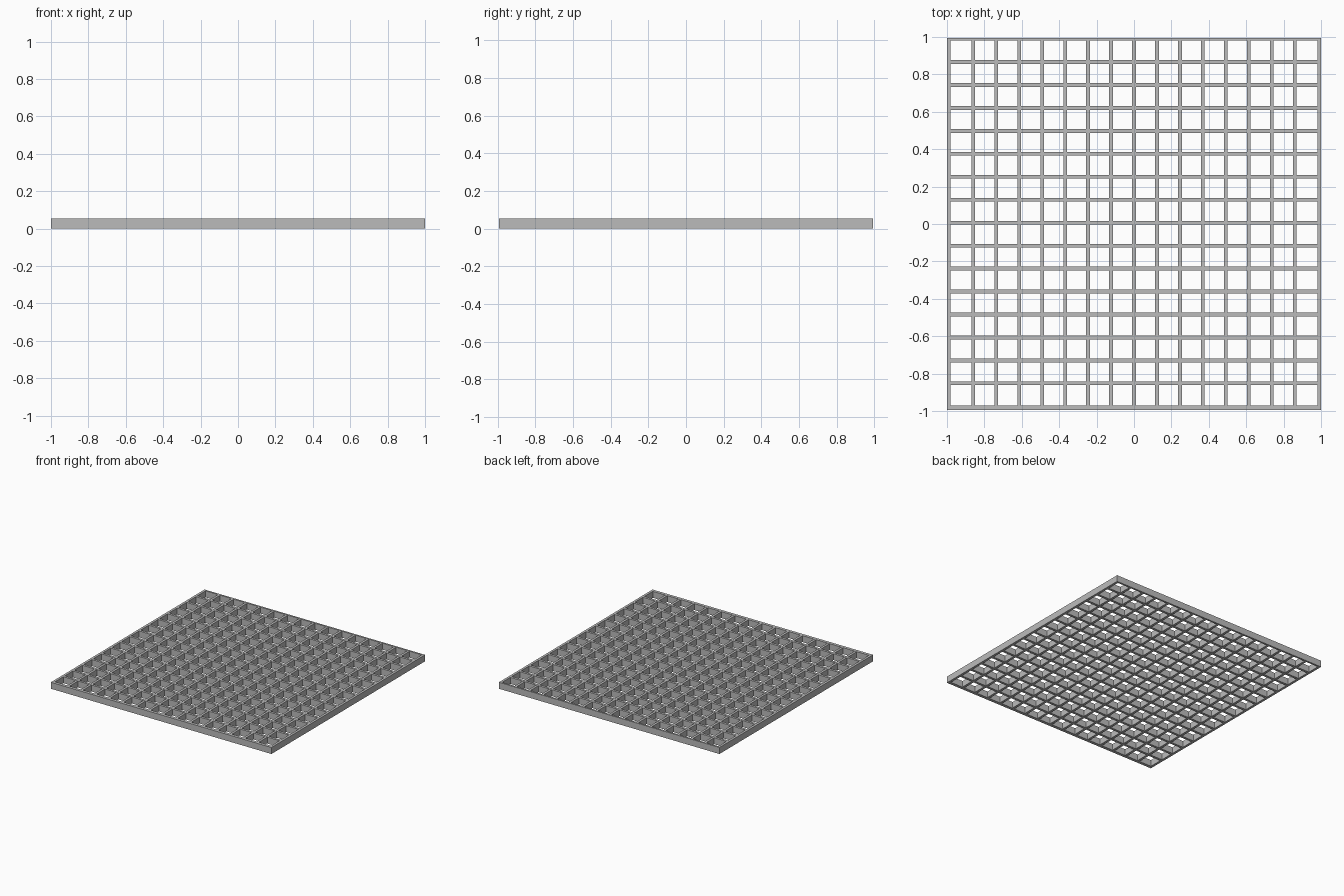
import bpy

cube = bpy.data.objects.get("Cube")
if cube:
    bpy.data.objects.remove(cube, do_unlink=True)

HALF_X, HALF_Y, HEIGHT = 1.0, 0.995, 0.053
PITCH, BARS = 0.1227, 15
BAR = 0.02
SHIFT_Y = 0.007  # the bars running across sit slightly towards the back

steel = bpy.data.materials.new("grey_steel")
steel.use_nodes = True
grey = (0.5, 0.5, 0.5, 1.0)
steel.diffuse_color = grey
bsdf = next(n for n in steel.node_tree.nodes if n.type == 'BSDF_PRINCIPLED')
bsdf.inputs["Base Color"].default_value = grey


def box(name, x0, x1, y0, y1, z0=0.0, z1=HEIGHT):
    bpy.ops.mesh.primitive_cube_add(
        size=1, location=((x0 + x1) / 2, (y0 + y1) / 2, (z0 + z1) / 2))
    ob = bpy.context.object
    ob.name = name
    ob.scale = (x1 - x0, y1 - y0, z1 - z0)
    bpy.ops.object.transform_apply(location=False, rotation=False, scale=True)
    ob.data.materials.append(steel)
    return ob


# Outer frame
inner_x = HALF_X - BAR
back_y, front_y = HALF_Y - 0.015, -HALF_Y + 0.025
box("frame_left", inner_x, HALF_X, -HALF_Y, HALF_Y)
box("frame_right", -HALF_X, -inner_x, -HALF_Y, HALF_Y)
box("frame_back", -inner_x, inner_x, back_y, HALF_Y)
box("frame_front", -inner_x, inner_x, -HALF_Y, front_y)

# Bars in both directions, the lengthwise ones a hair shallower
for i in range(BARS):
    p = (i - BARS // 2) * PITCH
    y = p + SHIFT_Y
    box("cross_bar", -inner_x, inner_x, y - BAR / 2, y + BAR / 2)
    box("long_bar", p - BAR / 2, p + BAR / 2, front_y, back_y,
        0.001, HEIGHT - 0.001)
